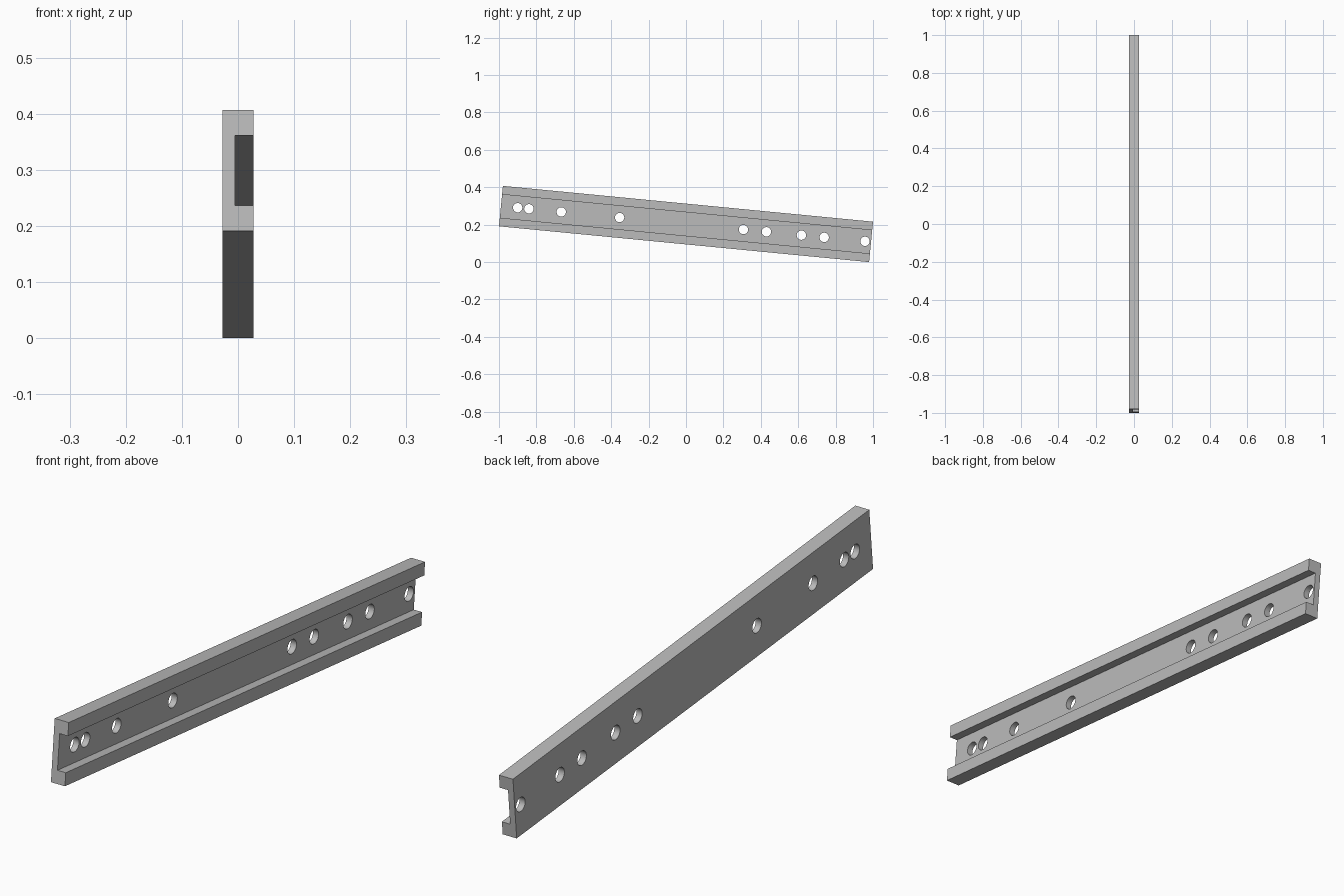
import bpy, bmesh, math
from mathutils import Matrix, Vector

cube = bpy.data.objects.get("Cube")
if cube:
    bpy.data.objects.remove(cube, do_unlink=True)

LENGTH, HEIGHT, HALF_W = 1.988, 0.217, 0.0272
FLANGE, WEB_X = 0.046, -0.005
TILT = math.radians(5.52)
HOLE_R = 0.025
HOLES = [-0.90, -0.84, -0.667, -0.355, 0.307, 0.43, 0.617, 0.739, 0.957]
PLACE = Matrix.Translation((0, 0, 0.2035)) @ Matrix.Rotation(-TILT, 4, 'X')

grey = bpy.data.materials.new("plain grey")
grey.use_nodes = True
grey.diffuse_color = (0.5, 0.5, 0.5, 1)
grey.node_tree.nodes["Principled BSDF"].inputs["Base Color"].default_value = (0.5, 0.5, 0.5, 1)


def make_object(name, bm):
    bmesh.ops.recalc_face_normals(bm, faces=bm.faces)
    mesh = bpy.data.meshes.new(name)
    bm.to_mesh(mesh)
    bm.free()
    mesh.materials.append(grey)
    obj = bpy.data.objects.new(name, mesh)
    bpy.context.collection.objects.link(obj)
    obj.matrix_world = PLACE
    return obj


# Channel rail: C-shaped section extruded along its length
h, g = HEIGHT / 2, HEIGHT / 2 - FLANGE
section = [(-HALF_W, -h), (HALF_W, -h), (HALF_W, -g), (WEB_X, -g),
           (WEB_X, g), (HALF_W, g), (HALF_W, h), (-HALF_W, h)]
bm = bmesh.new()
end = bm.faces.new([bm.verts.new((x, -LENGTH / 2, z)) for x, z in section])
grown = bmesh.ops.extrude_face_region(bm, geom=[end], use_keep_orig=True)
bmesh.ops.translate(bm, vec=Vector((0, LENGTH, 0)),
                    verts=[v for v in grown["geom"] if isinstance(v, bmesh.types.BMVert)])
rail = make_object("channel_rail", bm)

# Cutters for the round holes through the web
bm = bmesh.new()
for y in HOLES:
    bmesh.ops.create_cone(bm, cap_ends=True, segments=32, radius1=HOLE_R, radius2=HOLE_R, depth=0.2,
                          matrix=Matrix.Translation((0, y / math.cos(TILT), 0)) @ Matrix.Rotation(math.pi / 2, 4, 'Y'))
cutter = make_object("hole_cutters", bm)
cutter.hide_render = True
cutter.hide_viewport = True

cut = rail.modifiers.new("holes", 'BOOLEAN')
cut.operation = 'DIFFERENCE'
cut.solver = 'EXACT'
cut.object = cutter

# Apply the cut, then smooth only the hole walls
bpy.context.view_layer.objects.active = rail
rail.select_set(True)
bpy.ops.object.modifier_apply(modifier=cut.name)
bpy.data.objects.remove(cutter, do_unlink=True)
bpy.ops.object.shade_smooth_by_angle(angle=math.radians(30))
